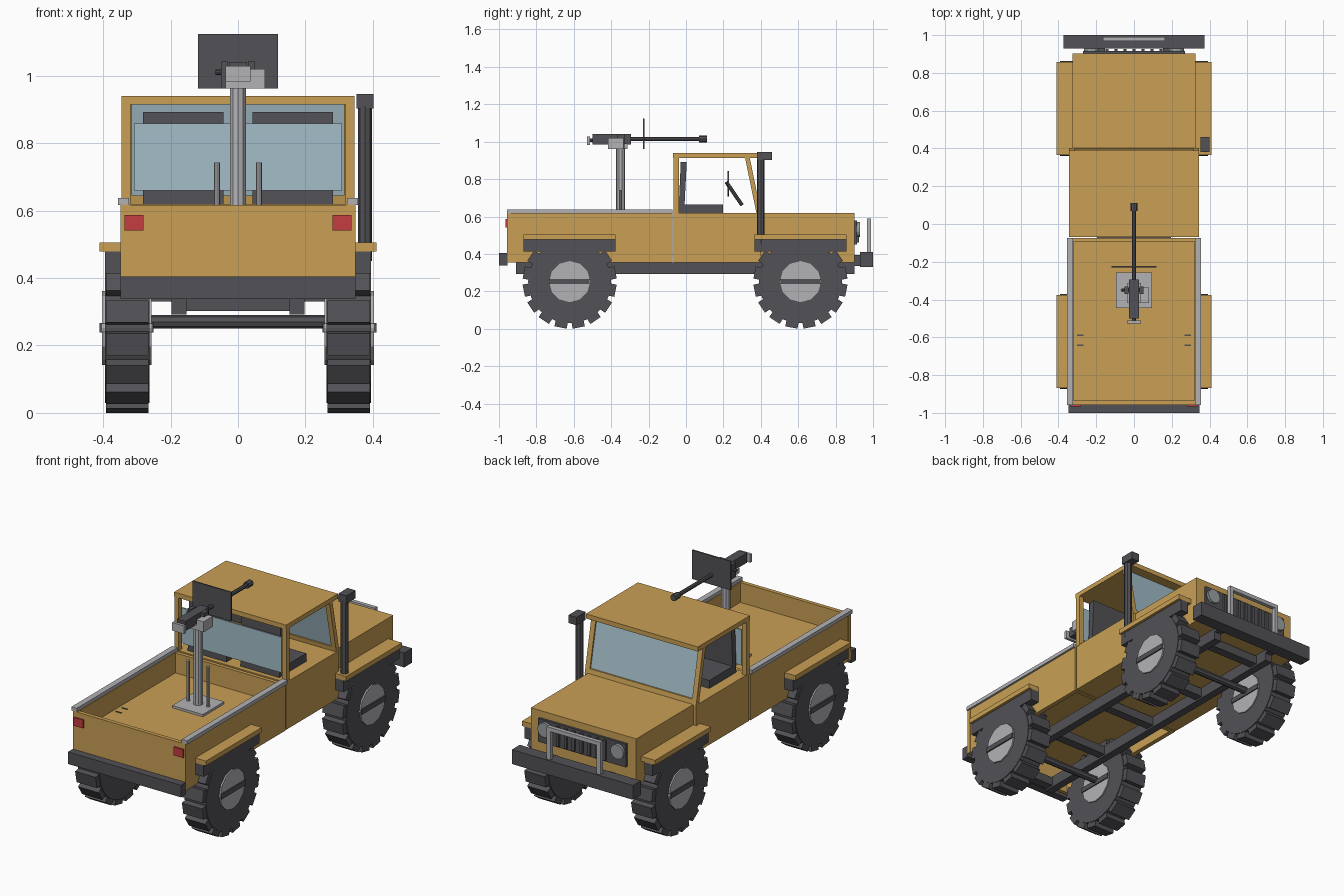
import bpy, bmesh, math
from mathutils import Matrix, Vector

if "Cube" in bpy.data.objects:
    bpy.data.objects.remove(bpy.data.objects["Cube"])


def mat(name, *c):
    m = bpy.data.materials.new(name)
    m.diffuse_color = (*c, 1)
    m.use_nodes = True
    m.node_tree.nodes["Principled BSDF"].inputs["Base Color"].default_value = m.diffuse_color
    return m


TAN = mat("sand_paint", .585, .35, .09)
DARK = mat("dark_grey", .084, .082, .092)
GREY = mat("light_grey", .45, .45, .47)
GLASS = mat("pale_glass", .37, .51, .58)
RED = mat("lamp_red", .56, .045, .05)
LAMP = mat("headlamp_grey", .32, .35, .35)


def add_object(name, bm, m):
    bmesh.ops.recalc_face_normals(bm, faces=bm.faces)
    me = bpy.data.meshes.new(name)
    bm.to_mesh(me)
    bm.free()
    me.materials.append(m)
    ob = bpy.data.objects.new(name, me)
    bpy.context.collection.objects.link(ob)
    return ob


def put_box(bm, x, y, z, matrix=Matrix()):
    c = Vector(((x[0] + x[1]) / 2, (y[0] + y[1]) / 2, (z[0] + z[1]) / 2))
    s = (abs(x[1] - x[0]), abs(y[1] - y[0]), abs(z[1] - z[0]), 1)
    bmesh.ops.create_cube(bm, size=1, matrix=matrix @ Matrix.Translation(c) @ Matrix.Diagonal(s))


def box(name, m, x, y, z):
    bm = bmesh.new()
    put_box(bm, x, y, z)
    return add_object(name, bm, m)


def pair(name, m, x, y, z):
    # one box on each side of the centre line
    for side, s in (("left", -1), ("right", 1)):
        box(f"{name}_{side}", m, (s * x[0], s * x[1]), y, z)


def put_rod(bm, a, b, r, n):
    a, b = Vector(a), Vector(b)
    q = (b - a).to_track_quat('Z', 'Y').to_matrix().to_4x4()
    bmesh.ops.create_cone(bm, cap_ends=True, segments=n, radius1=r, radius2=r,
                          depth=(b - a).length, matrix=Matrix.Translation((a + b) / 2) @ q)


def rod(name, m, a, b, r, n=10):
    bm = bmesh.new()
    put_rod(bm, a, b, r, n)
    return add_object(name, bm, m)


def prism(name, m, x, profile):
    # y-z outline extruded along x
    bm = bmesh.new()
    f = bm.faces.new([bm.verts.new((x[0], y, z)) for y, z in profile])
    g = bmesh.ops.extrude_face_region(bm, geom=[f])
    bmesh.ops.translate(bm, vec=(x[1] - x[0], 0, 0),
                        verts=[v for v in g['geom'] if isinstance(v, bmesh.types.BMVert)])
    return add_object(name, bm, m)


# Wheels: tyre with blocky tread, hub disc and cross bar
for end, wy in (("rear", -.622), ("front", .612)):
    for side, s in (("left", -1), ("right", 1)):
        tag = f"{end}_{side}"
        bm = bmesh.new()
        put_rod(bm, (s * .262, wy, .252), (s * .395, wy, .252), .222, 32)
        for i in range(16):
            turn = Matrix.Translation((s * .329, wy, .252)) @ Matrix.Rotation(math.radians(22.5 * (i + .5)), 4, 'X')
            put_box(bm, (-.063, .063), (-.033, .033), (.2, .25), turn)
        add_object("tyre_" + tag, bm, DARK)
        rod("hub_" + tag, GREY, (s * .256, wy, .252), (s * .403, wy, .252), .11, 12)
        box("hub_bar_" + tag, DARK, (s * .25, s * .41), (wy - .107, wy + .107), (.238, .266))
    # Fenders and axles
    fy = (wy - .246, wy + .246)
    pair(f"fender_{end}", TAN, (.32, .41), fy, (.478, .505))
    pair(f"fender_liner_{end}", DARK, (.345, .395), fy, (.413, .478))
    rod(f"axle_{end}", DARK, (-.27, wy, .27), (.27, wy, .27), .02, 8)

# Ladder frame and bumpers
pair("frame_rail", DARK, (.153, .197), (-.91, .9), (.292, .355))
for i, y in enumerate((-.88, -.45, -.05, .35, .8)):
    box(f"frame_crossmember_{i}", DARK, (-.155, .155), (y - .025, y + .025), (.302, .35))
box("rear_bumper", DARK, (-.348, .348), (-1, -.955), (.337, .404))
box("front_bumper", DARK, (-.373, .373), (.93, 1), (.33, .41))
pair("bumper_mount", DARK, (.153, .197), (.89, .94), (.335, .395))

# Cargo bed
pair("bed_side", TAN, (.32, .345), (-.957, -.073), (.355, .618))
pair("bed_rail", GREY, (.323, .356), (-.957, -.073), (.616, .637))
box("bed_floor", TAN, (-.325, .325), (-.95, -.075), (.485, .505))
box("tailgate", TAN, (-.348, .348), (-.957, -.935), (.355, .616))
box("bed_front_wall", TAN, (-.325, .325), (-.093, -.073), (.355, .616))
pair("tail_lamp", RED, (.28, .337), (-.966, -.957), (.54, .586))
for i, y in enumerate((-.59, -.643)):
    pair(f"floor_slot_{i}", DARK, (.268, .303), (y - .004, y + .004), (.505, .508))

# Cab and engine bay
box("cab_body", TAN, (-.343, .343), (-.066, .4), (.355, .619))
box("hood", TAN, (-.325, .325), (.395, .902), (.355, .619))
box("roof", TAN, (-.345, .345), (-.07, .388), (.914, .94))
pair("rear_pillar", TAN, (.318, .345), (-.068, -.038), (.615, .92))
pair("windshield_pillar", TAN, (.318, .345), (0, 1), (0, 1))
for s, side in ((-1, "left"), (1, "right")):
    bpy.data.objects.remove(bpy.data.objects["windshield_pillar_" + side])
    prism("windshield_pillar_" + side, TAN, (s * .315, s * .343),
          [(.315, .918), (.34, .918), (.402, .615), (.377, .615)])
prism("windshield_sill", TAN, (-.32, .32), [(.372, .645), (.396, .645), (.402, .615), (.377, .615)])
prism("windshield", GLASS, (-.318, .318), [(.324, .914), (.332, .914), (.389, .64), (.381, .64)])
box("rear_window", GLASS, (-.308, .308), (-.058, -.05), (.66, .858))

# Seats and steering
for side, s in (("left", -1), ("right", 1)):
    x = (s * .043, s * .282)
    box("seat_cushion_" + side, DARK, x, (-.012, .198), (.617, .664))
    prism("seat_back_" + side, DARK, x, [(-.04, .618), (-.01, .618), (.004, .892), (-.028, .892)])
rod("steering_column", DARK, (-.165, .215, .785), (-.165, .3, .66), .01, 8)
rod("steering_wheel", DARK, (-.165, .221, .775), (-.165, .229, .775), .068, 16)

# Snorkel beside the windshield
rod("snorkel_pipe", DARK, (.377, .4, .45), (.377, .4, .91), .021, 8)
box("snorkel_head", DARK, (.352, .401), (.38, .461), (.902, .946))

# Grille, headlamps and brush guard
box("grille_panel", DARK, (-.27, .27), (.9, .915), (.45, .58))
for i in range(7):
    x = -.144 + i * .048
    box(f"grille_slat_{i}", DARK, (x - .008, x + .008), (.91, .926), (.46, .57))
for side, s in (("left", -1), ("right", 1)):
    rod("headlamp_" + side, LAMP, (s * .225, .91, .53), (s * .225, .93, .53), .04, 14)
pair("guard_post", GREY, (.143, .165), (.968, .99), (.4, .59))
box("guard_bar", GREY, (-.165, .165), (.968, .99), (.568, .59))

# Pedestal mount
GY = -.35
box("mount_plate", GREY, (-.094, .094), (GY - .094, GY + .094), (.503, .518))
rod("mount_post", GREY, (0, GY, .51), (0, GY, .965), .025, 10)
for side, s in (("left", -1), ("right", 1)):
    rod("mount_rod_" + side, GREY, (s * .062, GY, .51), (s * .062, GY, .743), .009, 8)
box("mount_head", GREY, (-.037, .037), (-.417, -.312), (.962, .99))
pair("cradle_cheek", DARK, (.03, .05), (-.37, -.33), (.962, 1.042))
rod("cradle_pin", DARK, (-.067, GY, 1.01), (.067, GY, 1.01), .008, 8)
box("feed_box", GREY, (.035, .08), (-.417, -.335), (.962, 1.02))

# Turret gun and shield
box("gun_receiver", DARK, (-.026, .026), (-.5, -.294), (.985, 1.04))
box("gun_grip", GREY, (-.037, .037), (-.528, -.512), (.983, 1.028))
rod("gun_grip_stem", DARK, (0, -.515, 1.008), (0, -.49, 1.008), .01, 8)
rod("gun_barrel", DARK, (0, -.3, 1.015), (0, .08, 1.015), .011, 8)
rod("gun_muzzle", DARK, (0, .07, 1.015), (0, .112, 1.015), .018, 8)
box("gun_shield", DARK, (-.119, .119), (-.23, -.222), (.962, 1.123))
